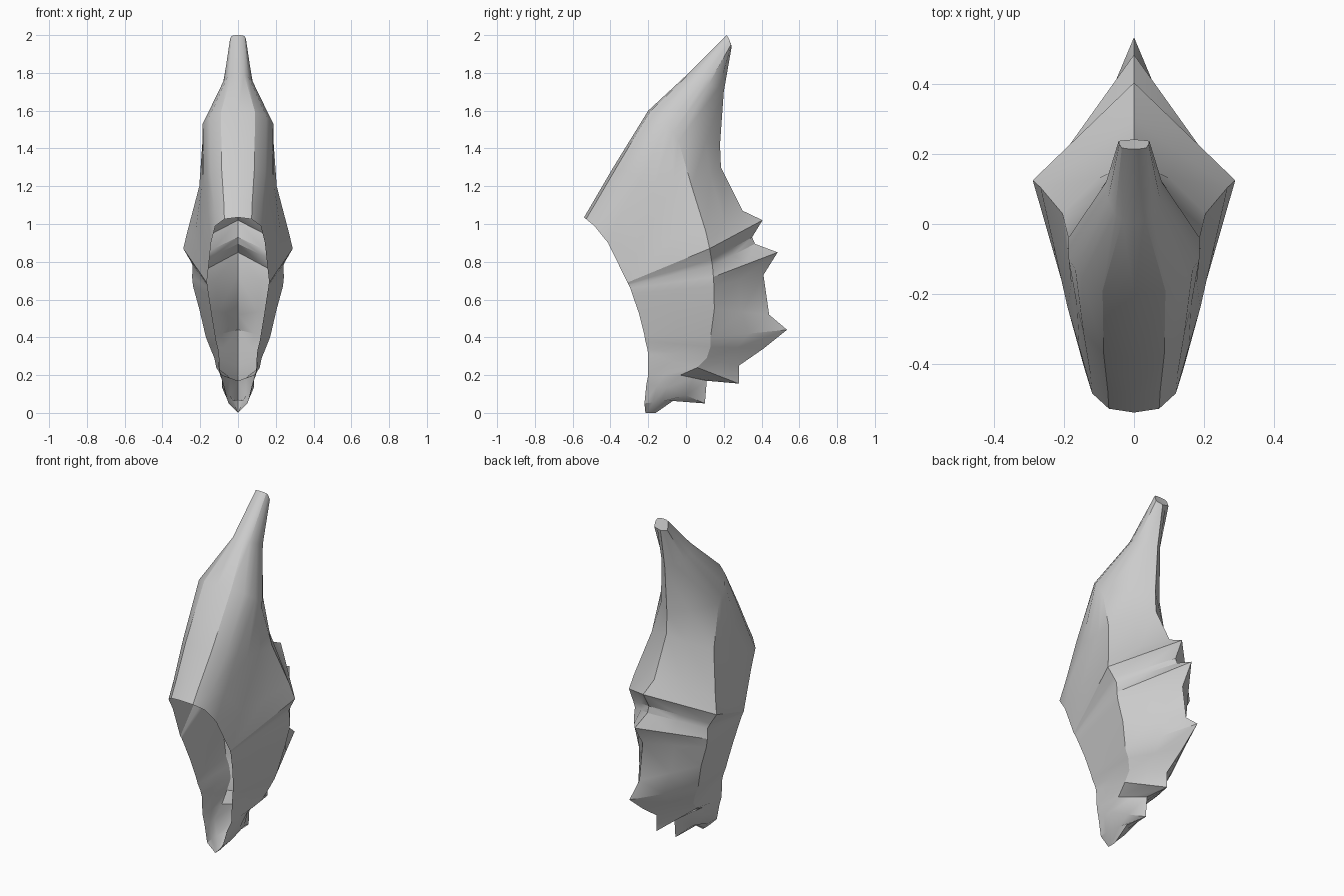
import bpy, bmesh
from mathutils import Vector as V

if "Cube" in bpy.data.objects:
    bpy.data.objects.remove(bpy.data.objects["Cube"])

# Lower shell guide curves, bottom to top: opening rim, widest side line, jagged back profile
rim = [(0, -.215, .0), (.05, -.22, .05), (.075, -.21, .15), (.095, -.2, .2), (.1, -.2, .31),
       (.105, -.205, .34), (.115, -.215, .38), (.12, -.22, .41), (.14, -.25, .53), (.155, -.285, .63),
       (.16, -.295, .66), (.162, -.302, .675), (.163, -.306, .683), (.165, -.31, .69)]
side = [(0, -.19, .0), (.05, -.13, .06), (.085, -.1, .135), (.085, -.03, .2), (.115, .06, .24),
        (.125, .11, .29), (.15, .13, .35), (.17, .13, .4), (.205, .15, .55), (.238, .148, .67),
        (.243, .145, .72), (.24, .14, .78), (.255, .135, .81), (.29, .125, .87)]
back = [(-.16, .0), (-.06, .07), (.1, .05), (.11, .17), (.28, .155), (.28, .25), (.41, .34),
        (.535, .44), (.44, .52), (.41, .73), (.485, .85), (.365, .895), (.35, .93), (.405, 1.02)]

# Upper crest half rings: front centre, front corner, flank, widest side, back centre
crest = [
    [(0, -.54, 1.035), (.12, -.485, .99), (.165, -.31, .69), (.29, .125, .87), (0, .405, 1.02)],
    [(0, -.49, 1.12), (.125, -.43, 1.08), (.19, -.24, .9), (.268, .105, .96), (0, .3, 1.07)],
    [(0, -.385, 1.3), (.145, -.31, 1.28), (.18, -.17, 1.2), (.205, .03, 1.2), (0, .185, 1.3)],
    [(0, -.2, 1.6), (.15, -.155, 1.57), (.187, -.1, 1.53), (.188, -.04, 1.44), (0, .18, 1.42)],
    [(0, .005, 1.79), (.055, .03, 1.78), (.075, .07, 1.76), (.08, .12, 1.74), (0, .2, 1.7)],
    [(0, .215, 2.0), (.035, .218, 1.995), (.042, .228, 1.98), (.044, .238, 1.95), (0, .242, 1.94)],
]


def strips(bm, rows):
    """Skin consecutive rows of points with quads."""
    grid = [[bm.verts.new(p) for p in r] for r in rows]
    for a, b in zip(grid, grid[1:]):
        for i in range(len(a) - 1):
            bm.faces.new((a[i], a[i + 1], b[i + 1], b[i]))
    return grid


bm = bmesh.new()

# Jagged lower shell, open at the front
rows = []
for f, s, b in zip(rim, side, back):
    f, s, b = V(f), V(s), V((0, *b))
    rows.append([f, f.lerp(s, .5), s, s.lerp(b, .5), b])
strips(bm, rows)

# Swept crest with rounded brow
rows = []
for k, ring in enumerate(crest):
    c, e, f, s, b = map(V, ring)
    d = c.lerp(e, .6)
    d.y += (c.y - e.y) * .4
    d.z += (c.z - e.z) * .4
    g = e.lerp(f, .5) + V((0, -.015, .06)) * (k < 2)
    q = s.lerp(b, .5)
    if 1 < k:
        q.y += abs(b.y - s.y) * .15
    rows.append([c, d, e, g, f, f.lerp(s, .5), s, q, b])
grid = strips(bm, rows)
bm.faces.new(grid[-1])

bmesh.ops.remove_doubles(bm, verts=bm.verts, dist=.0005)
bmesh.ops.dissolve_degenerate(bm, edges=bm.edges, dist=.0005)
bmesh.ops.recalc_face_normals(bm, faces=bm.faces)
if sum(f.normal.x * f.calc_area() for f in bm.faces) < 0:
    bmesh.ops.reverse_faces(bm, faces=bm.faces)

me = bpy.data.meshes.new("spiked_shell")
bm.to_mesh(me)
bm.free()
ob = bpy.data.objects.new("spiked_shell", me)
bpy.context.collection.objects.link(ob)

# Mirror the half shell, keep creases crisp
bpy.context.view_layer.objects.active = ob
ob.select_set(True)
mod = ob.modifiers.new("mirror", 'MIRROR')
mod.use_clip = True
bpy.ops.object.modifier_apply(modifier="mirror")
bpy.ops.object.shade_smooth_by_angle(angle=.5)
